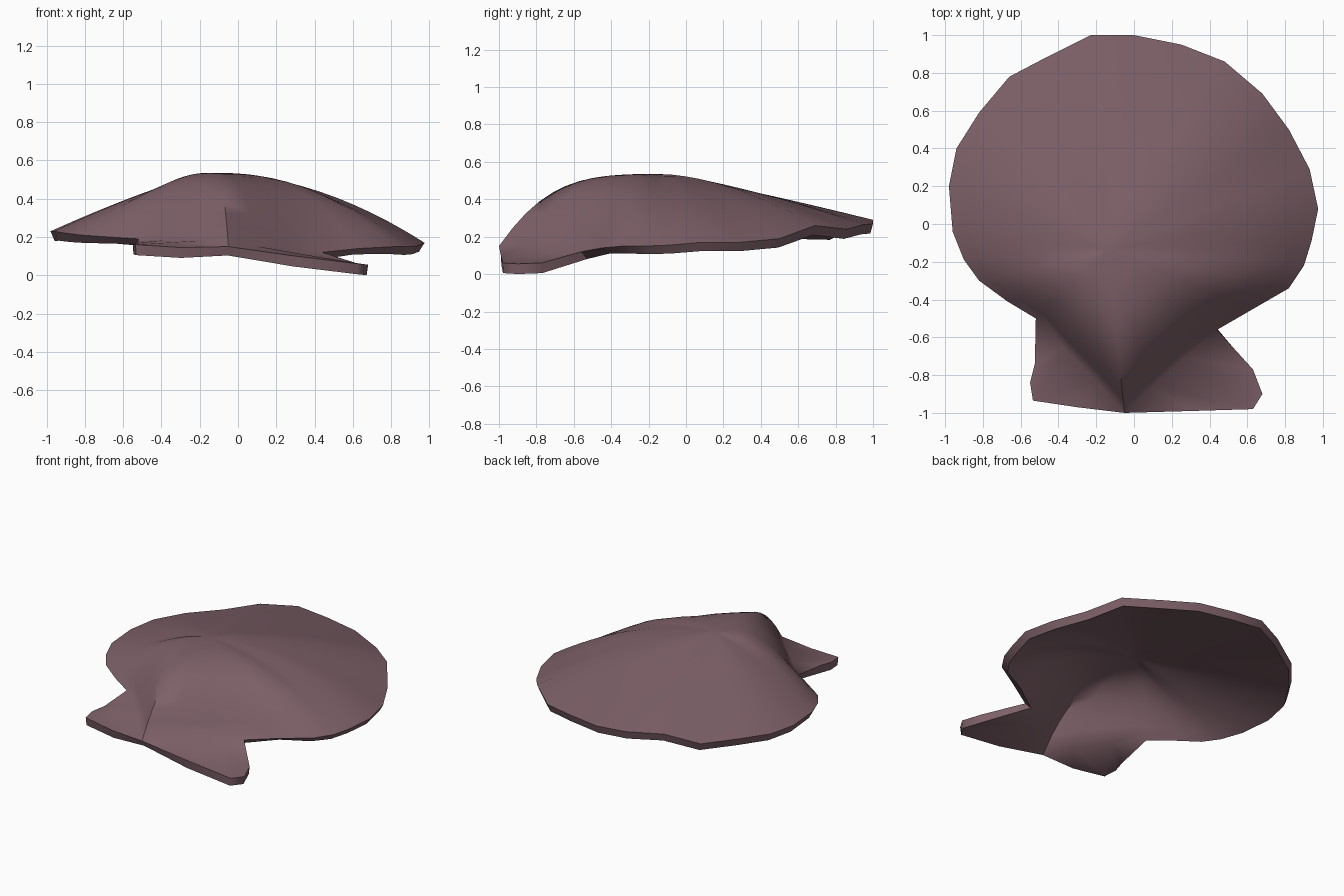
import bpy, bmesh, math
from mathutils import Vector

if "Cube" in bpy.data.objects:
    bpy.data.objects.remove(bpy.data.objects["Cube"])

# Single shell colour
mat = bpy.data.materials.new("mauve brown")
mat.diffuse_color = (0.205, 0.118, 0.139, 1)
mat.use_nodes = True
mat.node_tree.nodes["Principled BSDF"].inputs["Base Color"].default_value = mat.diffuse_color

PEAK = Vector((-0.14, -0.14, 0.535))

# Fan rim, anticlockwise from the hinge tip (upper edge)
rim = [(-.05, -1, .15), (.1, -.86, .14), (.27, -.71, .125), (.44, -.56, .12),
       (.63, -.45, .14), (.82, -.34, .15), (.9, -.22, .15), (.94, -.09, .155),
       (.975, .08, .17), (.93, .29, .17), (.82, .5, .19), (.68, .69, .26),
       (.48, .86, .24), (.25, .95, .265), (0, 1, .27), (-.23, 1, .29),
       (-.45, .89, .29), (-.66, .78, .235), (-.82, .59, .24), (-.94, .4, .235),
       (-.98, .2, .23), (-.96, -.04, .23), (-.9, -.19, .22), (-.82, -.3, .21),
       (-.67, -.41, .2), (-.52, -.5, .19), (-.37, -.66, .18), (-.2, -.83, .165)]
RINGS = 12


def fullness(d):
    """Dome exponent: bulging to the hinge and its shoulders, flat at the back."""
    d = Vector((d.x, d.y)).normalized()
    e = (d.x ** 2 * (1.9 if d.x > 0 else 1.25)
         + d.y ** 2 * (1.15 if d.y > 0 else 3.2))
    if d.y < 0:
        e += abs(d.x * d.y) * (2.2 if d.x > 0 else 1.3)
    elif d.x > 0:
        e += 0.4 * d.x * d.y
    return e


# Domed fan
bm = bmesh.new()
centre = bm.verts.new(PEAK)
rays = []
for p in rim:
    p = Vector(p)
    e = fullness(p - PEAK)
    ray = []
    for k in range(1, RINGS + 1):
        t = k / RINGS
        v = PEAK.lerp(p, t)
        v.z = p.z + (PEAK.z - p.z) * (1 - t ** e)
        ray.append(bm.verts.new(v))
    rays.append(ray)
for a, b in zip(rays, rays[1:] + rays[:1]):
    bm.faces.new((centre, a[0], b[0]))
    for k in range(RINGS - 1):
        bm.faces.new((a[k], a[k + 1], b[k + 1], b[k]))
edge = [r[-1] for r in rays]


def ear(inner, outer):
    """Hinge ear: joins four fan rim points to four outer points."""
    out = [bm.verts.new(p) for p in outer]
    for f in ((inner[0], out[0], inner[1]),
              (inner[1], out[0], out[1], inner[2]),
              (inner[2], out[1], out[2]),
              (inner[2], out[2], out[3]),
              (inner[2], out[3], inner[3])):
        bm.faces.new(f)


ear(edge[0:4],
    [(.3, -.99, .1), (.63, -.98, .06), (.68, -.9, .055), (.63, -.77, .06)])
ear([edge[0], edge[-1], edge[-2], edge[-3]],
    [(-.3, -.97, .145), (-.535, -.935, .16), (-.55, -.84, .165), (-.525, -.74, .17)])

# Soften the hinge ridge and the folds into the ears
soft = [v for v in bm.verts if v.co.y < -0.3 and not v.is_boundary]
for _ in range(3):
    bmesh.ops.smooth_vert(bm, verts=soft, factor=0.5, use_axis_z=True)

# Outward normals up, then shell thickness
bmesh.ops.recalc_face_normals(bm, faces=bm.faces[:])
bm.normal_update()
if sum(f.normal.z for f in bm.faces) < 0:
    bmesh.ops.reverse_faces(bm, faces=bm.faces[:])
me = bpy.data.meshes.new("scallop_shell")
bm.to_mesh(me)
bm.free()
shell = bpy.data.objects.new("scallop_shell", me)
bpy.context.collection.objects.link(shell)
me.materials.append(mat)
s = shell.modifiers.new("thickness", 'SOLIDIFY')
s.thickness, s.offset = 0.055, -1
bpy.context.view_layer.objects.active = shell
shell.select_set(True)
bpy.ops.object.modifier_apply(modifier="thickness")
bpy.ops.object.shade_smooth_by_angle(angle=math.radians(60))
